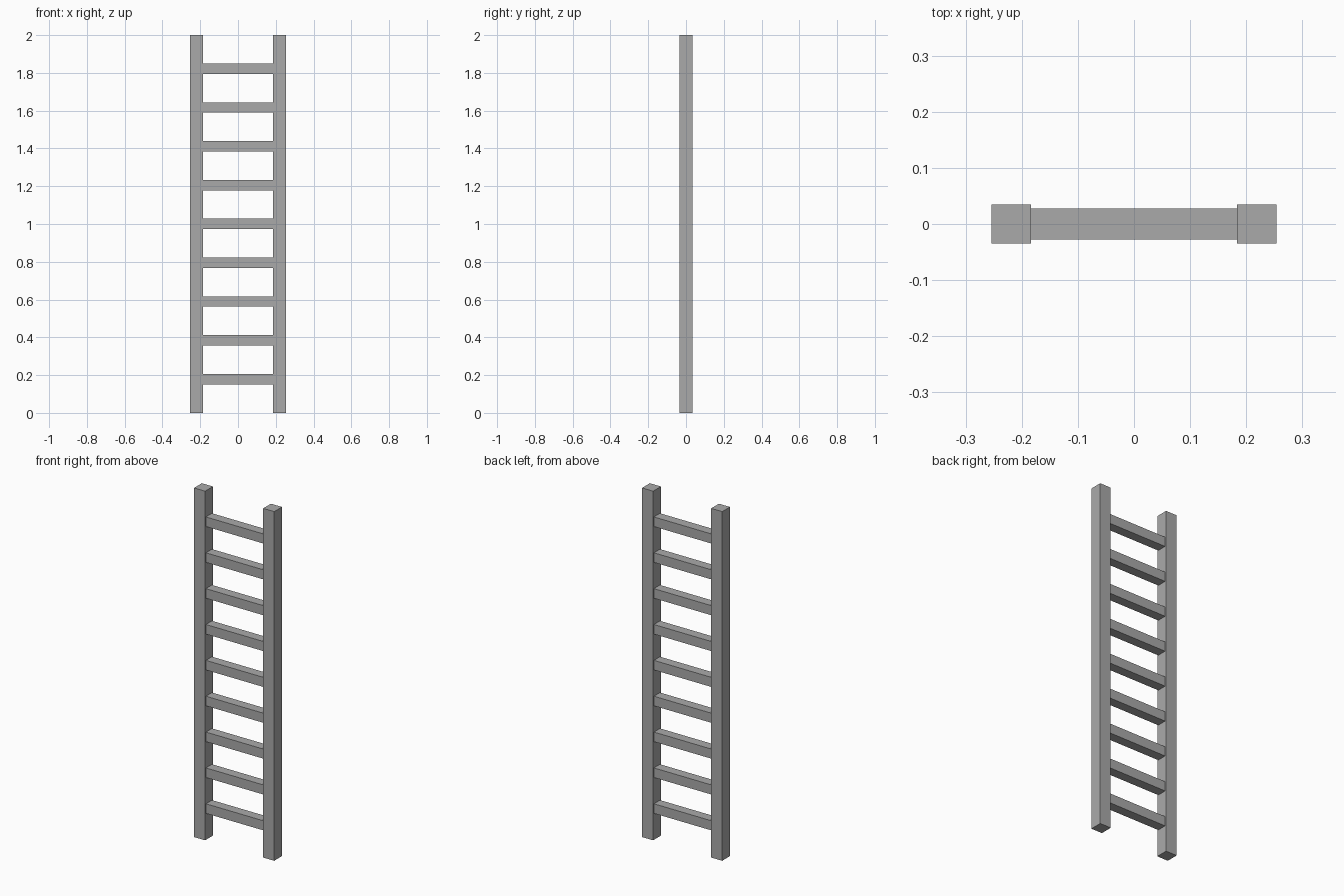
import bpy

# Remove the default object
cube = bpy.data.objects.get("Cube")
if cube:
    bpy.data.objects.remove(cube, do_unlink=True)

RAIL_X, RAIL_WIDTH, HEIGHT = 0.219, 0.07, 2.0
RUNG_SIZE, RUNG_COUNT = 0.055, 9
FIRST_RUNG, LAST_RUNG = 0.179, 1.822

# Single flat colour
grey = bpy.data.materials.new("plain grey")
grey.use_nodes = True
color = (0.4, 0.4, 0.4, 1.0)
grey.diffuse_color = color
grey.node_tree.nodes["Principled BSDF"].inputs["Base Color"].default_value = color


def box(name, center, size):
    bpy.ops.mesh.primitive_cube_add(size=1, location=center)
    obj = bpy.context.object
    obj.name = name
    obj.scale = size
    bpy.ops.object.transform_apply(location=False, rotation=False, scale=True)
    obj.data.materials.append(grey)
    return obj


# Upright side rails
for side, sign in (("left", 1), ("right", -1)):
    box(f"{side}_rail", (sign * RAIL_X, 0, HEIGHT / 2), (RAIL_WIDTH, RAIL_WIDTH, HEIGHT))

# Evenly spaced rungs between the inner faces of the rails
rung_length = 2 * RAIL_X - RAIL_WIDTH
step = (LAST_RUNG - FIRST_RUNG) / (RUNG_COUNT - 1)
for i in range(RUNG_COUNT):
    box(f"rung_{i + 1}", (0, 0, FIRST_RUNG + i * step), (rung_length, RUNG_SIZE, RUNG_SIZE))
